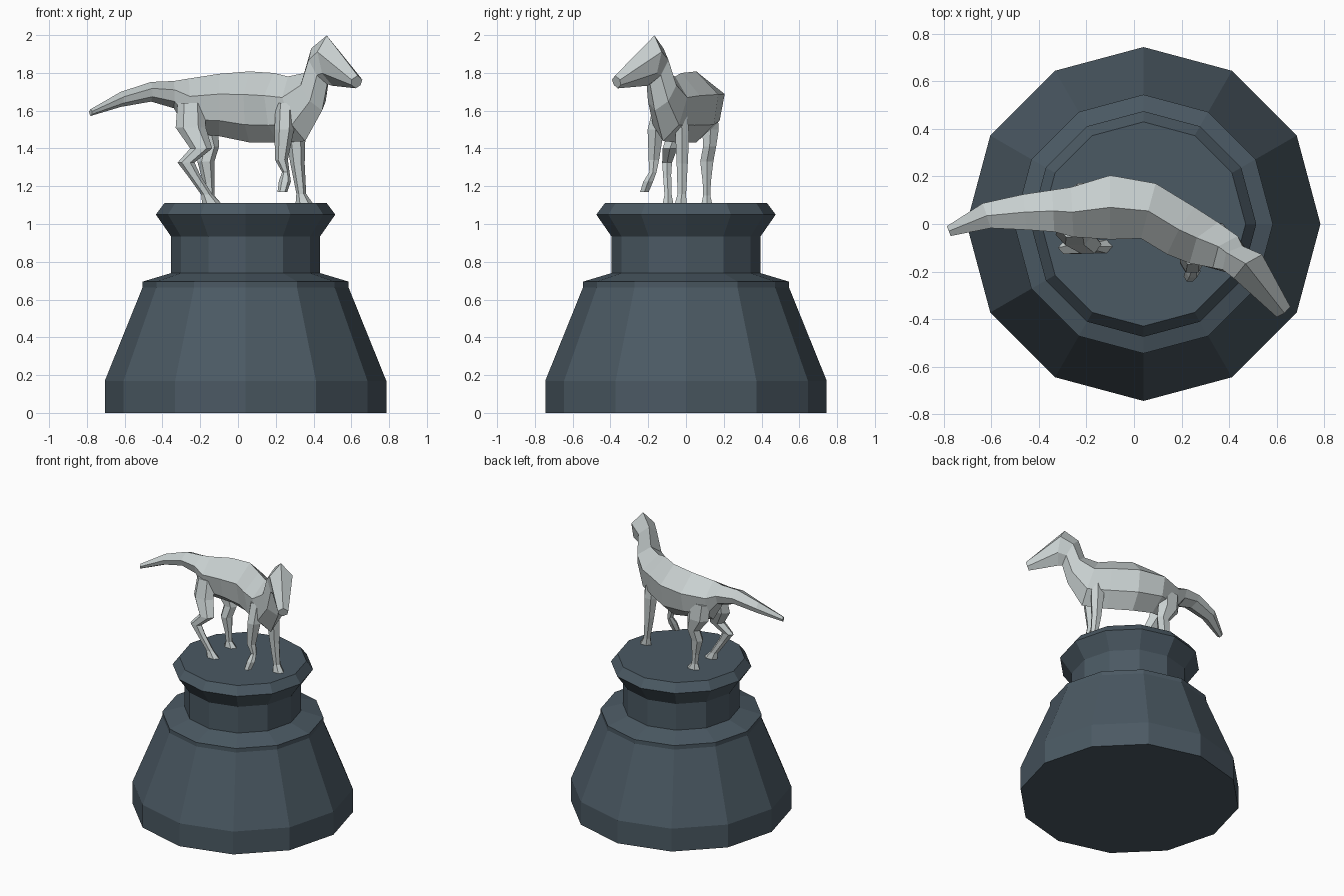
import bpy, bmesh
from math import sin, cos, pi, radians
from mathutils import Vector


def material(name, color):
    m = bpy.data.materials.new(name)
    m.diffuse_color = (*color, 1)
    return m


stone = material("dark_slate", (0.07, 0.10, 0.125))
metal = material("pale_metal", (0.58, 0.63, 0.63))


def loft(name, rings, mat):
    """Skin a list of equal-length closed rings, capping both ends."""
    bm = bmesh.new()
    loops = [[bm.verts.new(p) for p in ring] for ring in rings]
    n = len(loops[0])
    for a, b in zip(loops, loops[1:]):
        for i in range(n):
            j = (i + 1) % n
            bm.faces.new((a[i], a[j], b[j], b[i]))
    bm.faces.new(loops[0][::-1])
    bm.faces.new(loops[-1])
    bmesh.ops.recalc_face_normals(bm, faces=bm.faces)
    me = bpy.data.meshes.new(name)
    bm.to_mesh(me)
    bm.free()
    me.materials.append(mat)
    ob = bpy.data.objects.new(name, me)
    bpy.context.collection.objects.link(ob)
    return ob


def flat_ring(x, y, z, rx, ry, n, turn=0.0):
    return [Vector((x + rx * cos(2 * pi * i / n + turn),
                    y + ry * sin(2 * pi * i / n + turn), z)) for i in range(n)]


# Cross-section of the animal: a ridge on top, broad flanks, keel below
SECTION = [(0, 1), (1, .35), (.8, -.5), (0, -1), (-.8, -.5), (-1, .35)]


def body_ring(x, y, z, yaw, pitch, w, h):
    yaw, pitch = radians(yaw), radians(pitch)
    f = Vector((cos(yaw), sin(yaw), 0))
    side = Vector((-sin(yaw), cos(yaw), 0))
    up = Vector((0, 0, 1)) * cos(pitch) - f * sin(pitch)
    return [Vector((x, y, z)) + side * (w * a) + up * (h * b) for a, b in SECTION]


# Twelve-sided pedestal
profile = [(.745, 0), (.745, .17), (.545, .665), (.545, .695), (.395, .74),
           (.395, .935), (.475, 1.05), (.43, 1.11)]
loft("pedestal", [flat_ring(.04, 0, z, r, r, 12) for r, z in profile], stone)

# Tail, torso, neck and head: x, y, z, yaw, pitch, half width, half height
spine = [
    (-.78, -.03, 1.59, 22, 0, .022, .018),
    (-.62, .035, 1.66, 18, 0, .055, .04),
    (-.46, .05, 1.70, 6, 0, .075, .052),
    (-.34, .055, 1.685, 3, 0, .088, .072),
    (-.26, .05, 1.625, 3, 0, .105, .145),
    (-.10, .07, 1.63, 0, 0, .135, .165),
    (.06, .055, 1.62, -15, 0, .12, .188),
    (.20, -.03, 1.615, -30, 4, .115, .185),
    (.31, -.09, 1.61, -35, 18, .105, .18),
    (.40, -.13, 1.70, -38, 30, .085, .115),
    (.43, -.155, 1.835, -40, 30, .065, .11),
    (.485, -.185, 1.865, -50, 10, .078, .135),
    (.628, -.368, 1.752, -53, -15, .036, .035),
]
loft("animal_body", [body_ring(*s) for s in spine], metal)

# Legs: x, y, z, radius along x, radius along y
legs = {
    "near_hind_leg": [(-.25, -.02, 1.64, .07, .04), (-.25, -.045, 1.51, .08, .05),
                      (-.195, -.085, 1.40, .058, .045), (-.275, -.10, 1.325, .045, .03),
                      (-.235, -.10, 1.26, .035, .025), (-.165, -.095, 1.155, .03, .022),
                      (-.14, -.095, 1.11, .05, .032)],
    "far_hind_leg": [(-.20, .13, 1.62, .09, .04), (-.19, .13, 1.50, .085, .05),
                     (-.15, .125, 1.41, .05, .04), (-.17, .11, 1.33, .045, .04),
                     (-.155, .11, 1.22, .03, .025), (-.15, .11, 1.15, .025, .022),
                     (-.14, .11, 1.11, .05, .032)],
    "standing_front_leg": [(.29, -.03, 1.62, .06, .04), (.305, -.02, 1.47, .052, .042),
                           (.315, -.02, 1.32, .038, .034), (.335, -.022, 1.16, .026, .026),
                           (.35, -.028, 1.11, .045, .035)],
    "raised_front_leg": [(.25, -.13, 1.64, .05, .045), (.245, -.16, 1.50, .052, .05),
                         (.23, -.17, 1.34, .034, .032), (.253, -.175, 1.275, .02, .022),
                         (.248, -.20, 1.225, .032, .03), (.235, -.22, 1.17, .026, .026)],
}
for name, rings in legs.items():
    loft(name, [flat_ring(*r, 6) for r in rings], metal)
